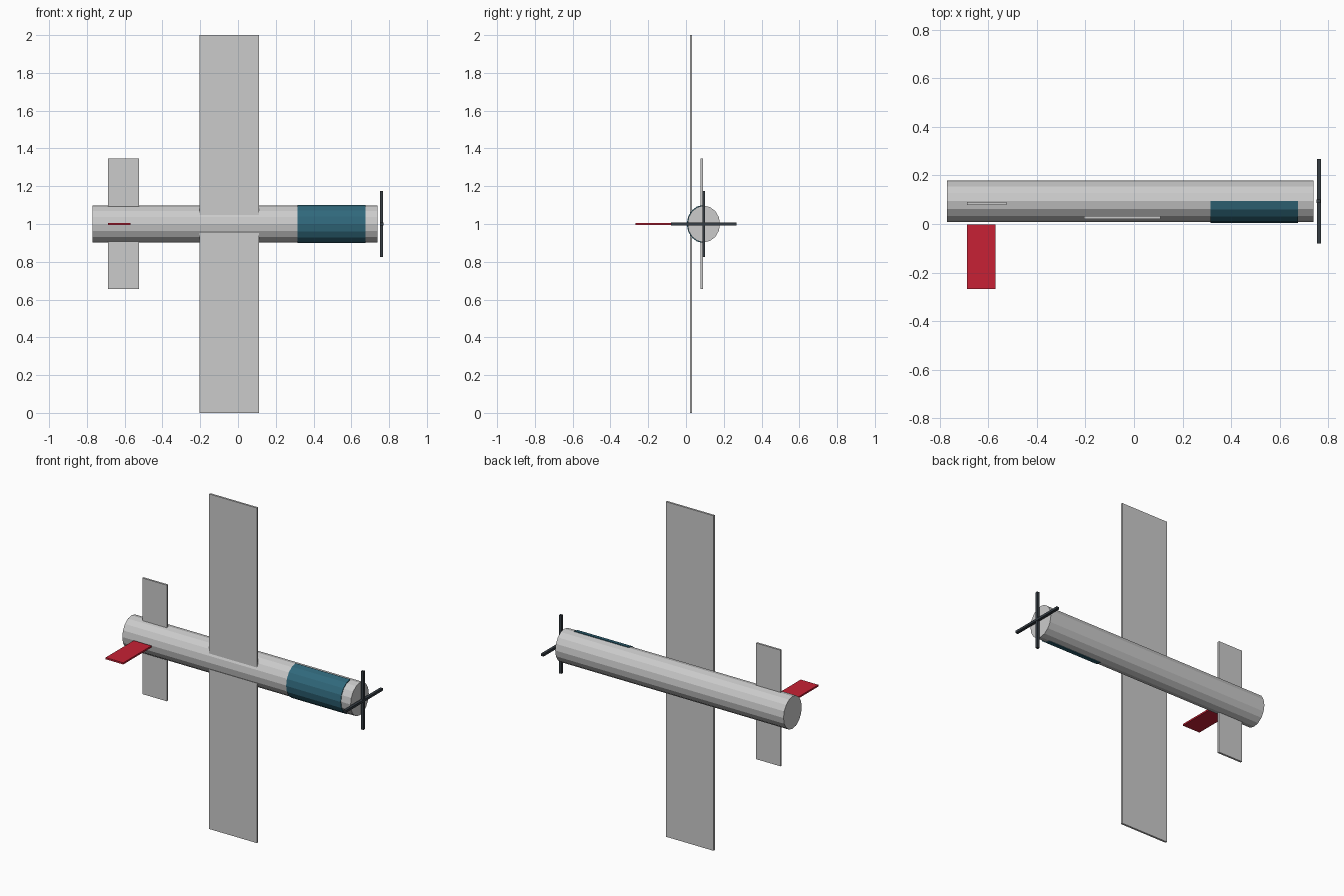
import bpy
from math import pi, sin, cos

if "Cube" in bpy.data.objects:
    bpy.data.objects.remove(bpy.data.objects["Cube"])

CY, CZ = 0.094, 1.0      # fuselage axis
RY, RZ = 0.086, 0.097    # slightly oval section
SIDES = 16


def paint(obj, rgb):
    mat = bpy.data.materials.new(obj.name + "_paint")
    mat.diffuse_color = (*rgb, 1)
    mat.use_nodes = True
    mat.node_tree.nodes["Principled BSDF"].inputs["Base Color"].default_value = mat.diffuse_color
    obj.data.materials.append(mat)


def box(name, x, y, z, rgb=None):
    """Box from (min, max) ranges."""
    bpy.ops.mesh.primitive_cube_add(size=1, location=[(r[0] + r[1]) / 2 for r in (x, y, z)])
    obj = bpy.context.object
    obj.name = name
    obj.scale = [r[1] - r[0] for r in (x, y, z)]
    bpy.ops.object.transform_apply(location=False, rotation=False, scale=True)
    if rgb:
        paint(obj, rgb)
    return obj


def extrude_x(name, profile, x0, x1, rgb=None):
    """Closed prism along x from a (y, z) profile."""
    n = len(profile)
    verts = [(x, y, z) for x in (x0, x1) for y, z in profile]
    faces = [(i, i + n, (i + 1) % n + n, (i + 1) % n) for i in range(n)]
    faces += [tuple(range(n)), tuple(range(2 * n - 1, n - 1, -1))]
    mesh = bpy.data.meshes.new(name)
    mesh.from_pydata(verts, [], faces)
    obj = bpy.data.objects.new(name, mesh)
    bpy.context.collection.objects.link(obj)
    if rgb:
        paint(obj, rgb)
    return obj


def oval(count, start=0, grow=0.0):
    """Points of the fuselage section, starting at the top and going towards -y."""
    angles = [start + i * 2 * pi / SIDES for i in range(count)]
    return [(CY - (RY + grow) * sin(a), CZ + (RZ + grow) * cos(a)) for a in angles]


# Fuselage: faceted oval tube
extrude_x("fuselage", oval(SIDES), -0.77, 0.738)

# Canopy: half shell over the -y side of the nose
extrude_x("canopy", oval(SIDES // 2 + 1, grow=0.004), 0.315, 0.675, (0.03, 0.14, 0.20))

# Wing and tailplane
box("wing", (-0.205, 0.11), (0.021, 0.033), (0, 2))
box("tailplane", (-0.687, -0.525), (0.078, 0.09), (0.655, 1.348))

# Tail fin
box("tail_fin", (-0.687, -0.57), (-0.268, -0.002), (0.995, 1.005), (0.57, 0.015, 0.035))

# Propeller: two crossed blades
DARK = (0.035, 0.045, 0.055)
L, W = 0.174, 0.007
box("propeller_blade_upright", (0.752, 0.768), (CY - W, CY + W), (CZ - L, CZ + L), DARK)
box("propeller_blade_cross", (0.753, 0.77), (CY - L, CY + L), (CZ - W, CZ + W), DARK)
